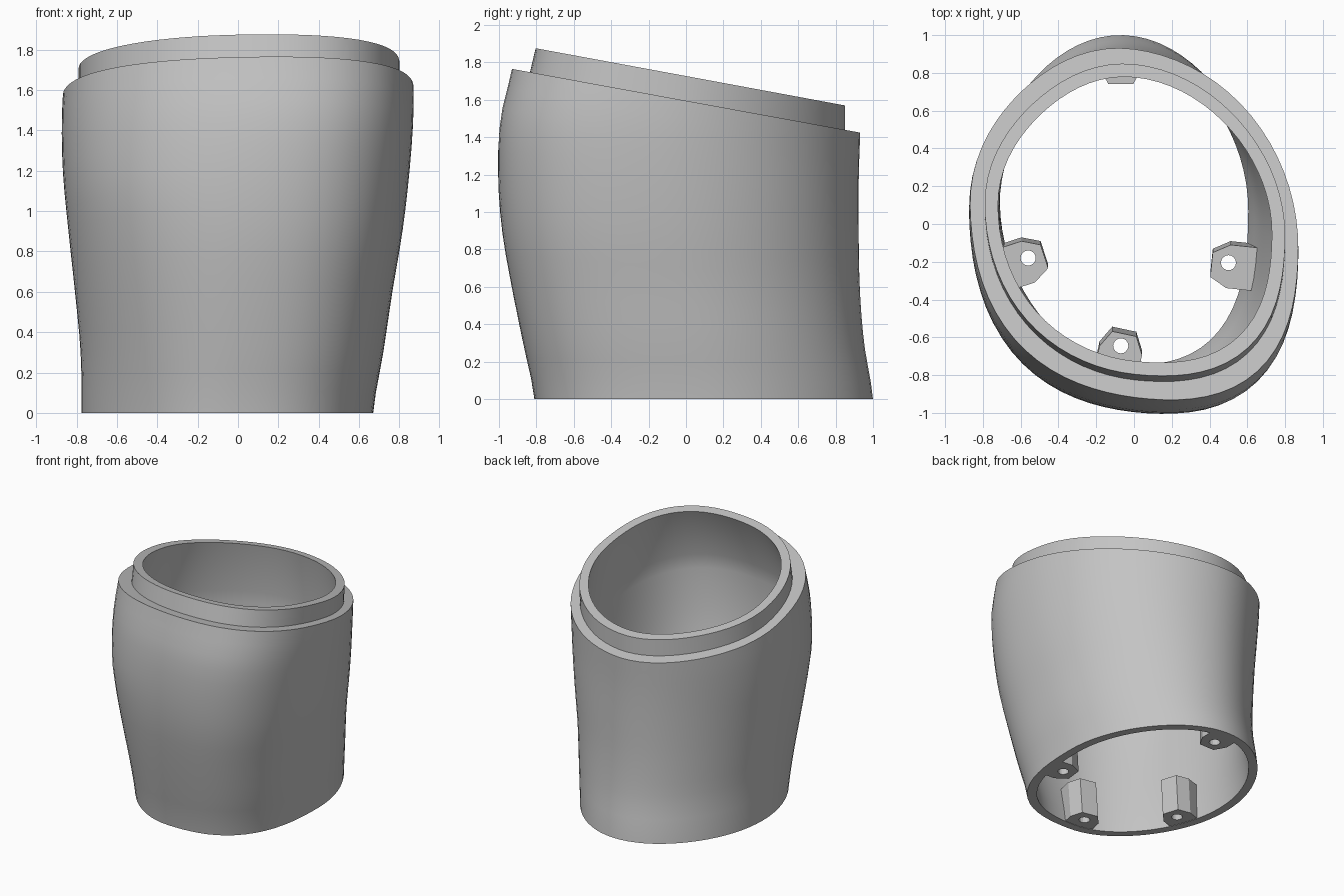
import bpy, bmesh, math
from mathutils import Vector, Matrix

cube = bpy.data.objects.get("Cube")
if cube:
    bpy.data.objects.remove(cube, do_unlink=True)

grey = bpy.data.materials.new("plain_grey")
grey.use_nodes = True
grey.diffuse_color = (0.55, 0.55, 0.55, 1)
grey.node_tree.nodes["Principled BSDF"].inputs["Base Color"].default_value = grey.diffuse_color

SEGMENTS = 72
STEP = 0.3
# Body sections every STEP in height: x min, x max, y min, y max, skew
SECTIONS = [
    (-0.775, 0.67, -0.81, 1.0, -0.03),
    (-0.78, 0.72, -0.87, 0.953, -0.04),
    (-0.808, 0.765, -0.93, 0.93, -0.06),
    (-0.84, 0.815, -0.98, 0.924, -0.08),
    (-0.868, 0.85, -1.0, 0.925, -0.1),
    (-0.872, 0.87, -0.985, 0.935, -0.12),
    (-0.85, 0.865, -0.92, 0.935, -0.12),
]
LIP_BASE = (-0.79, 0.80, -0.83, 0.85, -0.1)
LIP_TOP = (-0.79, 0.80, -0.80, 0.85, -0.1)
RIM_INNER = (-0.72, 0.73, -0.73, 0.78, -0.1)
# Bulge of each quarter: back left, back right, front right, front left
FULL_BOTTOM = (-0.02, -0.02, -0.02, 0.08)
FULL_TOP = (0.01, -0.035, 0.05, 0.065)
FULL_LIP = (-0.01, -0.04, 0.02, 0.065)


def shoulder_z(y):
    return 1.595 - 0.183 * y


def lip_z(y):
    return 1.727 - 0.185 * y


def section_at(z):
    """Smoothly interpolated body section."""
    u = min(max(z / STEP, 0), len(SECTIONS) - 1.001)
    i = int(u)
    f = u - i
    p = [SECTIONS[min(max(i + k, 0), len(SECTIONS) - 1)] for k in (-1, 0, 1, 2)]
    return [b + 0.5 * f * (c - a + f * (2 * a - 5 * b + 4 * c - d + f * (3 * (b - c) + d - a)))
            for a, b, c, d in zip(*p)]


def fullness_at(z):
    f = min(max(z / 1.1, 0), 1)
    return [a + (b - a) * f for a, b in zip(FULL_BOTTOM, FULL_TOP)]


def outline(section, fullness, t, inset=0):
    """Point on a skewed ellipse with its quarters filled out or flattened."""
    x0, x1, y0, y1, skew = section
    a, b = (x1 - x0) / 2 - inset, (y1 - y0) / 2 - inset
    bulge = 1 + fullness[int(t / (math.pi / 2)) % 4] * math.sin(2 * t) ** 2
    c, s = bulge * math.cos(t), bulge * math.sin(t)
    x = (x0 + x1) / 2 + a * c
    y = (y0 + y1) / 2 + b * (s * math.sqrt(1 - skew * skew) + skew * c)
    return x, y


def body_ring(fraction, inset):
    """Ring of the body wall at a fraction of the slanted shoulder height."""
    points = []
    for i in range(SEGMENTS):
        t = math.tau * i / SEGMENTS
        z = fraction * 1.6
        for _ in range(6):
            x, y = outline(section_at(z), fullness_at(z), t, inset)
            z = fraction * shoulder_z(y)
        points.append((x, y, z))
    return points


def lip_ring(section, plane):
    points = []
    for i in range(SEGMENTS):
        x, y = outline(section, FULL_LIP, math.tau * i / SEGMENTS)
        points.append((x, y, plane(y)))
    return points


def finish(bm, name):
    bmesh.ops.recalc_face_normals(bm, faces=bm.faces)
    mesh = bpy.data.meshes.new(name)
    bm.to_mesh(mesh)
    bm.free()
    obj = bpy.data.objects.new(name, mesh)
    bpy.context.collection.objects.link(obj)
    mesh.materials.append(grey)
    return obj


# Hollow body: outer wall, stepped lip, inner wall, closed at the bottom edge
rings = [body_ring(i / 16, 0) for i in range(17)]
rings += [lip_ring(LIP_BASE, shoulder_z), lip_ring(LIP_TOP, lip_z), lip_ring(RIM_INNER, lip_z)]
rings += [body_ring(i / 16, 0.065) for i in range(13, -1, -1)]
bm = bmesh.new()
loops = [[bm.verts.new(p) for p in ring] for ring in rings]
for lower, upper in zip(loops, loops[1:] + loops[:1]):
    for i in range(SEGMENTS):
        j = (i + 1) % SEGMENTS
        bm.faces.new((lower[i], lower[j], upper[j], upper[i]))
shell = finish(bm, "shell")
bpy.context.view_layer.objects.active = shell
shell.select_set(True)
bpy.ops.object.shade_smooth_by_angle(angle=math.radians(30))
shell.select_set(False)

# Mounting lugs: profile with a tapered nose pointing inward (local -x)
LUG_PROFILE = [(-0.09, -0.065), (0.0, -0.115), (0.115, -0.115),
               (0.115, 0.115), (0.0, 0.115), (-0.09, 0.065)]
LUG_HEIGHT = 0.3


def make_lug(name, x, y, angle, lean, tilt):
    """Lug whose wall side leans with the wall and whose top tilts to the front."""
    place = Matrix.Translation((x, y, 0)) @ Matrix.Rotation(math.radians(angle), 4, "Z")
    shift = Vector((0, -tilt, 0))
    bm = bmesh.new()
    low = [bm.verts.new(place @ Vector((px, py, 0.003))) for px, py in LUG_PROFILE]
    high = [bm.verts.new(place @ Vector((px + (lean if px > 0 else 0), py, LUG_HEIGHT)) + shift)
            for px, py in LUG_PROFILE]
    bm.faces.new(low)
    bm.faces.new(high)
    for i in range(len(low)):
        j = (i + 1) % len(low)
        bm.faces.new((low[i], low[j], high[j], high[i]))
    lug = finish(bm, name)

    # Screw hole through the lug
    bm = bmesh.new()
    bmesh.ops.create_cone(bm, cap_ends=True, segments=16, radius1=0.04, radius2=0.04, depth=1,
                          matrix=Matrix.Translation((x, y, 0.1)))
    cutter = finish(bm, name + "_hole_cutter")
    cutter.hide_render = True
    cutter.hide_viewport = True
    cut = lug.modifiers.new("screw_hole", "BOOLEAN")
    cut.operation = "DIFFERENCE"
    cut.solver = "EXACT"
    cut.object = cutter


make_lug("left_lug", 0.50, -0.205, -6, 0.06, 0.02)
make_lug("right_lug", -0.56, -0.18, 198, 0.02, 0.02)
make_lug("front_lug", -0.07, -0.645, 258, 0.04, 0.025)
make_lug("back_lug", -0.07, 0.83, 90, -0.03, 0)
